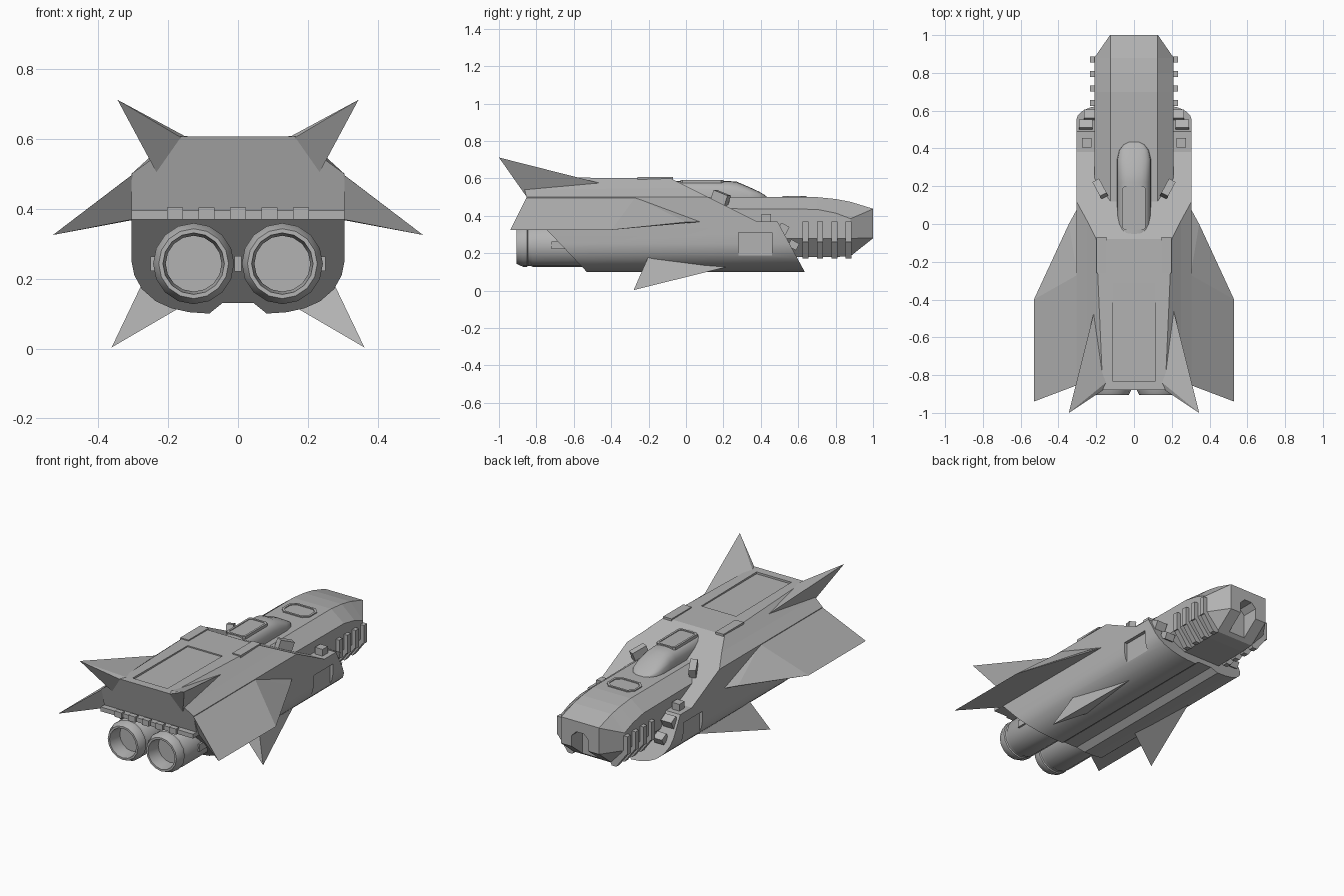
import bpy, bmesh, math
from mathutils import Vector, Matrix

if "Cube" in bpy.data.objects:
    bpy.data.objects.remove(bpy.data.objects["Cube"])

mat = bpy.data.materials.new("hull_grey")
mat.diffuse_color = (0.45, 0.45, 0.45, 1)
mat.use_nodes = True
mat.node_tree.nodes["Principled BSDF"].inputs["Base Color"].default_value = mat.diffuse_color


def finish(name, bm, smooth=False):
    bmesh.ops.recalc_face_normals(bm, faces=bm.faces)
    me = bpy.data.meshes.new(name)
    bm.to_mesh(me)
    bm.free()
    me.materials.append(mat)
    ob = bpy.data.objects.new(name, me)
    bpy.context.collection.objects.link(ob)
    if smooth:
        bpy.context.view_layer.objects.active = ob
        bpy.ops.object.select_all(action='DESELECT')
        ob.select_set(True)
        bpy.ops.object.shade_smooth_by_angle(angle=math.radians(35))
    return ob


def loft(name, rings, cap=True, smooth=False):
    bm = bmesh.new()
    vs = [[bm.verts.new(p) for p in r] for r in rings]
    n = len(vs[0])
    for a, b in zip(vs, vs[1:]):
        for i in range(n):
            bm.faces.new((a[i], a[(i + 1) % n], b[(i + 1) % n], b[i]))
    if cap:
        bm.faces.new(vs[0])
        bm.faces.new(vs[-1])
    return finish(name, bm, smooth)


def hull(name, pts):
    bm = bmesh.new()
    for p in pts:
        bm.verts.new(p)
    bmesh.ops.convex_hull(bm, input=bm.verts)
    return finish(name, bm)


def box(name, c, s, rot=(0, 0, 0)):
    bm = bmesh.new()
    bmesh.ops.create_cube(bm, size=1)
    bm.transform(Matrix.Diagonal((*s, 1)))
    for ax, a in zip("XYZ", rot):
        bm.transform(Matrix.Rotation(math.radians(a), 4, ax))
    bm.transform(Matrix.Translation(c))
    return finish(name, bm)


def cut(ob, cutter):
    m = ob.modifiers.new("cut", 'BOOLEAN')
    m.operation, m.object, m.solver = 'DIFFERENCE', cutter, 'EXACT'
    bpy.context.view_layer.objects.active = ob
    bpy.ops.object.modifier_apply(modifier=m.name)
    bpy.data.objects.remove(cutter)


def full(half):
    # mirror a half profile of (x, z) points, top to bottom
    return half + [(-x, z) for x, z in reversed(half)]


def octagon(w, h, c, y0, z):
    # chamfered rectangle in plan
    return [(sx * x, y0 + sy * y, z) for sx, sy, x, y in (
        (1, 1, w - c, h), (1, 1, w, h - c), (1, -1, w, h - c), (1, -1, w - c, h),
        (-1, -1, w - c, h), (-1, -1, w, h - c), (-1, 1, w, h - c), (-1, 1, w - c, h))]


# upper hull with raked front and undercut stern
back = full([(.165, .607), (.25, .54), (.305, .5), (.305, .37)])
front = full([(.2, .6), (.25, .55), (.305, .5), (.305, .37)])
upper = loft("upper_hull", [
    [(x, -.88 + (.607 - z) * .25, z) for x, z in back],
    [(x, -.08 + (.6 - z) * 2, z) for x, z in front]])
cut(upper, box("deck_cutter", (0, -.57, .62), (.23, .52, .05)))

# lower cowling with rounded belly and centre channel
prof = full([(.305, .37), (.305, .25), (.297, .21), (.275, .17), (.235, .135),
             (.19, .115), (.14, .104), (.082, .1), (.045, .13)])
cowl = loft("lower_cowling", [
    [(x, -.53 - (z - .1) * .95, z) for x, z in prof],
    [(x, .635 - (z - .1) * .54, z) for x, z in prof]], smooth=True)
for s in (1, -1):
    cut(cowl, box("side_cutter", (s * .33, .37, .21), (.09, .18, .2)))

# nose with faceted tip and intake
def nose_ring(y, top, shoulder, low, bottom, wt, ws):
    return [(x, y, z) for x, z in full([(wt, top), (ws, shoulder), (ws, low), (wt, bottom)])]


nose = loft("nose", [
    nose_ring(.0, .5, .44, .28, .18, .125, .21),
    nose_ring(.7, .5, .435, .28, .18, .125, .21),
    nose_ring(.8, .49, .415, .28, .18, .125, .21),
    nose_ring(.88, .475, .385, .28, .185, .125, .21),
    nose_ring(1, .438, .437, .281, .28, .125, .127)])
arch = full([(.025, .375), (.055, .345), (.055, .15)])
cut(nose, loft("intake_cutter", [[(x, y, z) for x, z in arch] for y in (.9, 1.1)]))

# nose hatch: raised rim with sunken lid
rings = [octagon(.092, .065, .03, .58, .48), octagon(.092, .065, .03, .58, .506),
         octagon(.08, .053, .026, .58, .506), octagon(.08, .053, .026, .58, .501)]
loft("nose_hatch", rings)

# cockpit hump
hump = []
for y, w, h in ((.435, .025, .0), (.42, .055, .012), (.39, .078, .03), (.34, .09, .053),
                (.27, .09, .083), (.22, .09, .087), (-.06, .09, .087)):
    arc = []
    for i in range(11):
        a = math.pi * i / 10
        c, s = math.cos(a), math.sin(a)
        arc.append((w * math.copysign(abs(c) ** .7, c), y, .5 + h * s ** .7))
    hump.append([(w, y, .45)] + arc + [(-w, y, .45)])
loft("cockpit_hump", hump, smooth=True)
loft("cockpit_hatch", [octagon(.062, .115, .012, .085, .56), octagon(.062, .115, .012, .085, .592),
                       octagon(.05, .103, .01, .085, .592), octagon(.05, .103, .01, .085, .588)])

# stern band and blocks
box("stern_band", (0, -.825, .382), (.61, .07, .026))
for i in range(5):
    box("stern_block", ((i - 2) * .09, -.86, .387), (.046, .03, .034))
box("engine_link", (0, -.72, .243), (.02, .2, .045))

for s in (1, -1):
    # engine nozzle, lathed along y
    n = 16
    path = [(-.5, .116), (-.82, .116), (-.83, .11), (-.845, .11), (-.85, .116), (-.87, .116),
            (-.905, .1), (-.905, .088), (-.85, .08), (-.82, .08)]
    loft("engine", [[(s * .127 + r * math.cos(2 * math.pi * i / n), y,
                      .243 + r * math.sin(2 * math.pi * i / n)) for i in range(n)]
                    for y, r in path], smooth=True)
    box("engine_rail", (s * .242, -.57, .243), (.016, .3, .042))

    # main wing: wedge blade sloping down and out
    hull("main_wing", [(s * x, y, z) for x, y, z in (
        (.24, -.3, .545), (.24, -.83, .545), (.3, -.27, .5), (.3, -.8, .37), (.29, .1, .37),
        (.345, 0, .367), (.53, -.4, .325), (.53, -.94, .325))])
    # upper tail fin
    hull("tail_fin", [(s * x, y, z) for x, y, z in (
        (.345, -1, .712), (.205, -.44, .57), (.165, -.88, .605), (.1, -.8, .58), (.215, -.83, .47))])
    # belly fin
    hull("belly_fin", [(s * x, y, z) for x, y, z in (
        (.362, -.28, .003), (.2, .27, .14), (.17, -.2, .115), (.275, -.2, .185))])

    # nose ribs: upright and folded-under segments
    for y in (.64, .717, .793, .87):
        box("nose_rib", (s * .215, y, .315), (.036, .032, .11))
        hull("nose_rib_lower", [(s * x, y + d, z) for d in (-.016, .016) for x, z in (
            (.233, .27), (.2, .27), (.12, .19), (.13, .172), (.16, .172))])

    # small fittings around the nose collar and deck
    box("deck_strip", (s * .172, -.165, .6), (.055, .19, .016))
    box("hull_clamp", (s * .178, .185, .495), (.04, .09, .06), (-20, 0, s * -28))
    box("collar_block", (s * .25, .43, .385), (.05, .05, .05))
    box("collar_block_side", (s * .255, .52, .33), (.07, .05, .05), (-28, 0, 0))
    box("collar_block_low", (s * .235, .575, .245), (.06, .05, .04), (-28, 0, 0))
